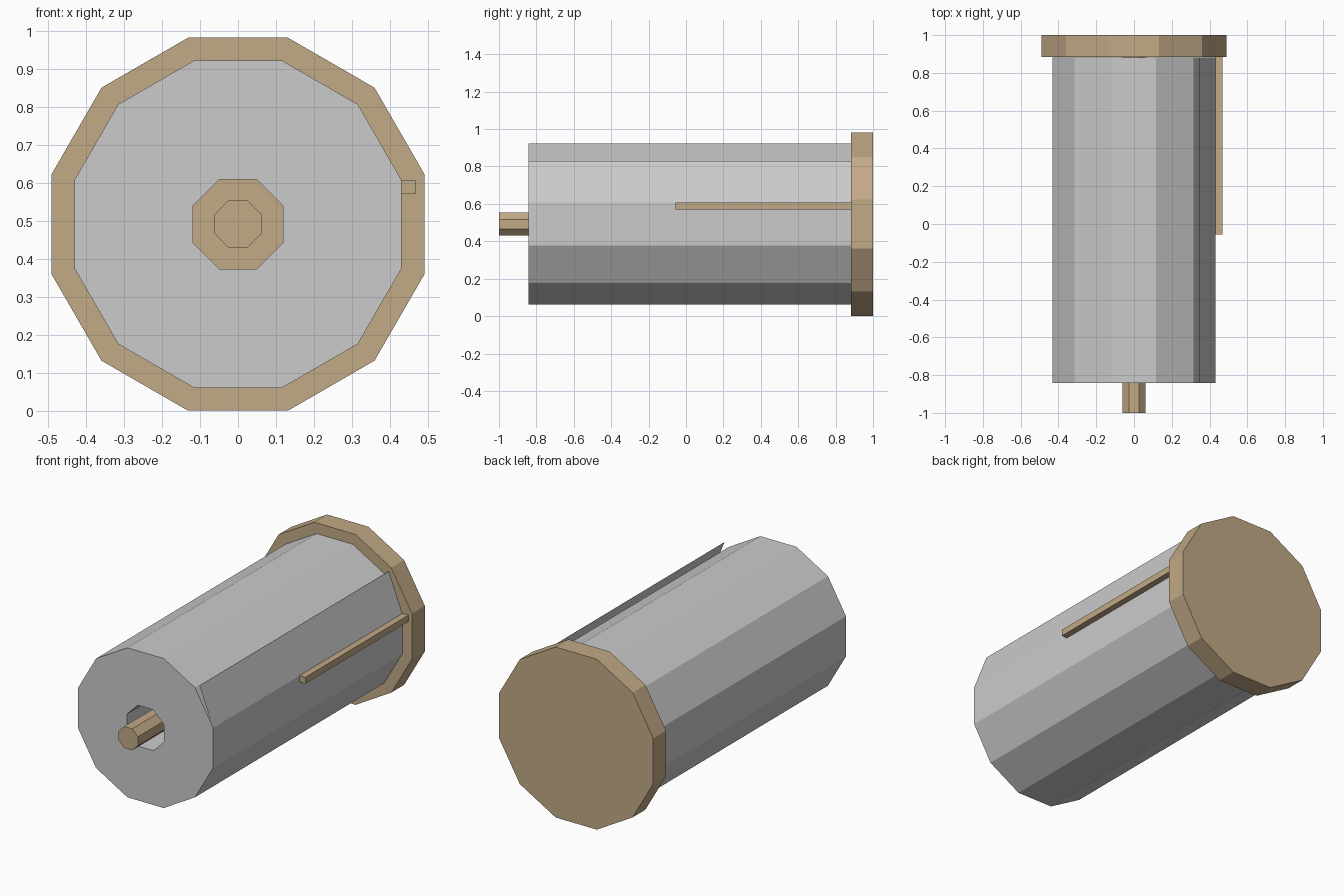
import bpy, bmesh, math

if "Cube" in bpy.data.objects:
    bpy.data.objects.remove(bpy.data.objects["Cube"])

CZ = 0.492  # height of the shared axis

wood = bpy.data.materials.new("wood")
wood.diffuse_color = (0.54, 0.40, 0.24, 1)
wood.use_nodes = True
wood.node_tree.nodes["Principled BSDF"].inputs["Base Color"].default_value = wood.diffuse_color


def ngon(sides, apothem):
    """Regular polygon in the x-z plane with a flat side at the bottom."""
    r = apothem / math.cos(math.pi / sides)
    return [(r * math.cos(math.tau * (i + 0.5) / sides),
             CZ + r * math.sin(math.tau * (i + 0.5) / sides)) for i in range(sides)]


def extrude(name, loops, y0, y1, mat=None):
    """Run profile loops along y; a second loop becomes a through hole."""
    bm = bmesh.new()
    caps = {y0: [], y1: []}
    for pts in loops:
        rings = {y: [bm.verts.new((x, y, z)) for x, z in pts] for y in (y0, y1)}
        a, b = rings[y0], rings[y1]
        for i in range(len(pts)):
            j = (i + 1) % len(pts)
            bm.faces.new((a[i], a[j], b[j], b[i]))
        for y in rings:
            caps[y].append(rings[y])
    for rings in caps.values():
        if len(rings) == 1:
            bm.faces.new(rings[0])
        else:
            edges = [bm.edges.get((r[i], r[i - 1])) for r in rings for i in range(len(r))]
            bmesh.ops.triangle_fill(bm, edges=edges, use_beauty=True, normal=(0, -1, 0))
    bmesh.ops.recalc_face_normals(bm, faces=bm.faces)
    return finish(name, bm, mat)


def finish(name, bm, mat=None):
    me = bpy.data.meshes.new(name)
    bm.to_mesh(me)
    bm.free()
    ob = bpy.data.objects.new(name, me)
    bpy.context.collection.objects.link(ob)
    if mat:
        me.materials.append(mat)
    return ob


# Wooden holder: base disc, centre rod and side bar
extrude("base", [ngon(12, 0.491)], 0.883, 1.0, wood)
extrude("rod", [ngon(8, 0.062)], -1.0, 0.883, wood)
extrude("side_bar", [[(0.43, 0.571), (0.468, 0.571), (0.468, 0.608), (0.43, 0.608)]],
        -0.055, 0.883, wood)

# Paper roll with an octagonal core hole
roll_profile = ngon(12, 0.431)
extrude("paper_roll", [roll_profile, ngon(8, 0.118)], -0.842, 0.881)

# Loose end sheet lifting off the roll
bm = bmesh.new()
x, z = roll_profile[0]
bm.faces.new([bm.verts.new(p) for p in (
    (x, -0.842, z), (x, 0.881, z), (0.344, 0.881, 0.828), (0.344, -0.842, 0.828))])
finish("loose_sheet", bm)
